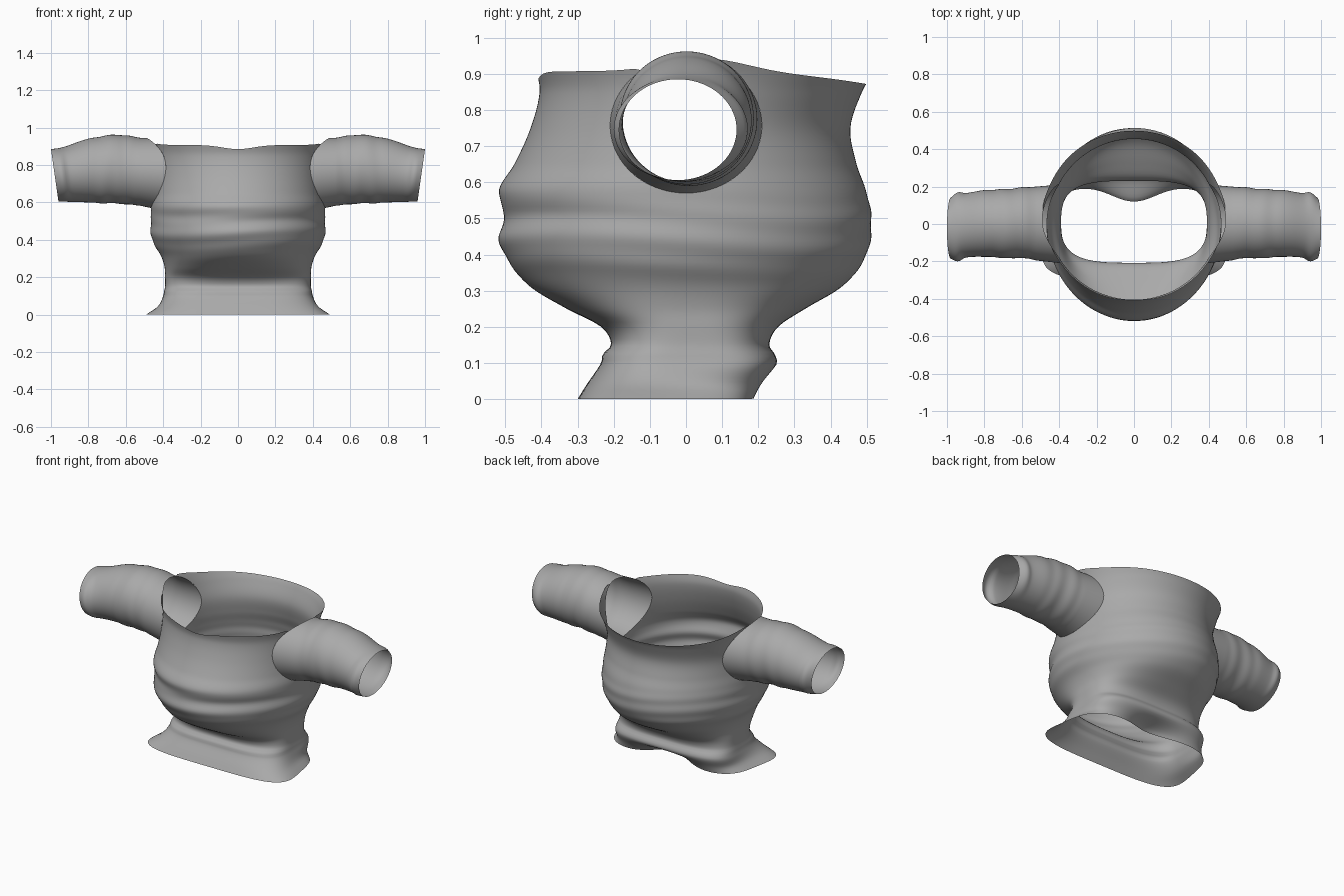
import bpy, bmesh, math
from math import sin, cos, pi, exp

cube = bpy.data.objects.get("Cube")
if cube:
    bpy.data.objects.remove(cube, do_unlink=True)

# One plain cloth colour
cloth = bpy.data.materials.new("grey_cloth")
cloth.use_nodes = True
GREY = (0.4, 0.4, 0.4, 1)
cloth.diffuse_color = GREY
cloth.node_tree.nodes["Principled BSDF"].inputs["Base Color"].default_value = GREY

# Body profile: height, half width, front y, back y, squareness
BODY = [
    (0.0, 0.475, -0.30, 0.205, 4),
    (0.04, 0.425, -0.275, 0.225, 4),
    (0.10, 0.40, -0.235, 0.252, 3.8),
    (0.125, 0.395, -0.23, 0.245, 3.6),
    (0.15, 0.39, -0.207, 0.23, 3.3),
    (0.20, 0.39, -0.235, 0.255, 2.8),
    (0.25, 0.392, -0.33, 0.33, 2.4),
    (0.31, 0.41, -0.43, 0.43, 2.1),
    (0.38, 0.45, -0.49, 0.49, 2),
    (0.44, 0.467, -0.517, 0.51, 2),
    (0.51, 0.465, -0.503, 0.512, 2),
    (0.58, 0.465, -0.517, 0.497, 2),
    (0.65, 0.455, -0.475, 0.472, 2),
    (0.75, 0.45, -0.43, 0.455, 2),
    (0.85, 0.46, -0.405, 0.487, 2),
    (0.91, 0.475, -0.415, 0.52, 2),
    (0.96, 0.50, -0.43, 0.53, 2),
]

# Sleeve profile: distance out, front y, back y, underside, top
SLEEVE = [
    (0.52, -0.195, 0.2, 0.582, 0.945),
    (0.60, -0.18, 0.195, 0.59, 0.958),
    (0.65, -0.185, 0.19, 0.595, 0.962),
    (0.72, -0.18, 0.185, 0.595, 0.955),
    (0.82, -0.175, 0.18, 0.60, 0.935),
    (0.92, -0.18, 0.165, 0.602, 0.90),
    (0.96, -0.20, 0.17, 0.604, 0.89),
    (1.0, -0.185, 0.14, 0.606, 0.885),
]

ARM_Z, ARM_RY, ARM_RZ = 0.757, 0.21, 0.187


def sample(table, key):
    """Smooth interpolation through the rows of a profile."""
    key = min(max(key, table[0][0]), table[-1][0])
    last = len(table) - 1
    i = next((k for k in range(last) if key <= table[k + 1][0]), last - 1)
    a, b = table[i], table[i + 1]
    before, after = table[max(i - 1, 0)], table[min(i + 2, last)]
    span = b[0] - a[0]
    t = (key - a[0]) / span
    out = []
    for p, q, r, s in zip(before[1:], a[1:], b[1:], after[1:]):
        m = (r - p) / (b[0] - before[0]) * span
        n = (s - q) / (after[0] - a[0]) * span
        out.append(q + m * t + (3 * (r - q) - 2 * m - n) * t * t
                   + (m + n - 2 * (r - q)) * t ** 3)
    return out


def ramp(v, low, high):
    t = min(max((v - low) / (high - low), 0), 1)
    return t * t * (3 - 2 * t)


def loft(bm, rings):
    """Join closed rings of points into a tube."""
    rows = [[bm.verts.new(p) for p in ring] for ring in rings]
    for low, high in zip(rows, rows[1:]):
        for i in range(len(low)):
            j = (i + 1) % len(low)
            bm.faces.new((low[i], low[j], high[j], high[i]))


def finish(bm, name):
    mesh = bpy.data.meshes.new(name)
    bm.to_mesh(mesh)
    bm.free()
    mesh.materials.append(cloth)
    mesh.shade_smooth()
    obj = bpy.data.objects.new(name, mesh)
    bpy.context.collection.objects.link(obj)


def body_point(angle, level):
    c, s = cos(angle), sin(angle)
    # Neckline: raised at the shoulders, dipped at front, sloping at back
    rim = 0.907 + 0.035 * exp(-(s / 0.33) ** 2)
    if s < 0:
        rim -= 0.022 * exp(-(c / 0.25) ** 2)
    else:
        rim -= 0.035 * s ** 2
    z = level if level < 0.6 else 0.6 + (level - 0.6) / 0.3 * (rim - 0.6)
    rx, front, back, n = sample(BODY, z)
    r = (abs(c) ** n + abs(s) ** n) ** (-1 / n)
    # Soft horizontal folds around the middle
    fold = ramp(z, 0.3, 0.4) * (1 - ramp(z, 0.5, 0.6))
    r *= 1 + 0.004 * fold * sin(z * 75 + 2 * sin(2 * angle))
    ry = (back - front) / 2
    x = rx * c * r * (1 - 0.1 * s * r * (1 - ramp(z, 0, 0.1)))
    y = (front + back) / 2 + ry * s * r
    # Hem tucked inward and lifted at the middle of the back
    if s > 0:
        tuck = exp(-(x / 0.17) ** 2) * (1 - ramp(z, 0, 0.1))
        y -= 0.085 * tuck
        z += 0.03 * tuck
    return x, y, z


def body_side(y, z):
    """Half width of the body at a given depth and height."""
    rx, front, back, n = sample(BODY, z)
    v = abs(y - (front + back) / 2) / ((back - front) / 2)
    return rx * (1 - v ** n) ** (1 / n)


def arm_distance(p):
    return math.hypot(p.y / ARM_RY, (p.z - ARM_Z) / ARM_RZ)


# Body, with armholes cut and trimmed to an ellipse
SEGMENTS, ROWS = 160, 76
bm = bmesh.new()
loft(bm, [[body_point(2 * pi * i / SEGMENTS, 0.9 * k / ROWS)
           for i in range(SEGMENTS)] for k in range(ROWS + 1)])
hole = [f for f in bm.faces
        if abs(f.calc_center_median().x) > 0.3
        and arm_distance(f.calc_center_median()) < 1]
edge = {v for f in hole for v in f.verts}
bmesh.ops.delete(bm, geom=hole, context='FACES')
for v in edge:
    if v.is_valid:
        d = arm_distance(v.co)
        y, z = v.co.y / d, ARM_Z + (v.co.z - ARM_Z) / d
        v.co = (math.copysign(body_side(y, z), v.co.x), y, z)
finish(bm, "top_body")


def sleeve_ring(out, side, count=72):
    front, back, low, high = sample(SLEEVE, out)
    ring = []
    for i in range(count):
        a = 2 * pi * i / count
        crease = ramp(out, 0.52, 0.58) * (1 - ramp(out, 0.72, 0.85))
        r = 1 + 0.01 * crease * sin(out * 55 + 1.5 * sin(a))
        y = (front + back) / 2 + (back - front) / 2 * cos(a) * r
        z = (low + high) / 2 + (high - low) / 2 * sin(a) * r
        slant = 0.04 * ramp(out, 0.6, 1) * (1 - sin(a)) / 2
        ring.append((side * (out - slant), y, z))
    return ring


def arm_root(side, count=72):
    ring = []
    for i in range(count):
        a = 2 * pi * i / count
        y, z = ARM_RY * cos(a), ARM_Z + ARM_RZ * sin(a)
        ring.append((side * body_side(y, z), y, z))
    return ring


# Sleeves, growing out of the armholes
for name, side in (("left_sleeve", 1), ("right_sleeve", -1)):
    bm = bmesh.new()
    rings = [sleeve_ring(0.52 + 0.48 * k / 40, side) for k in range(41)]
    loft(bm, [arm_root(side)] + rings)
    if side < 0:
        bmesh.ops.reverse_faces(bm, faces=bm.faces[:])
    finish(bm, name)
